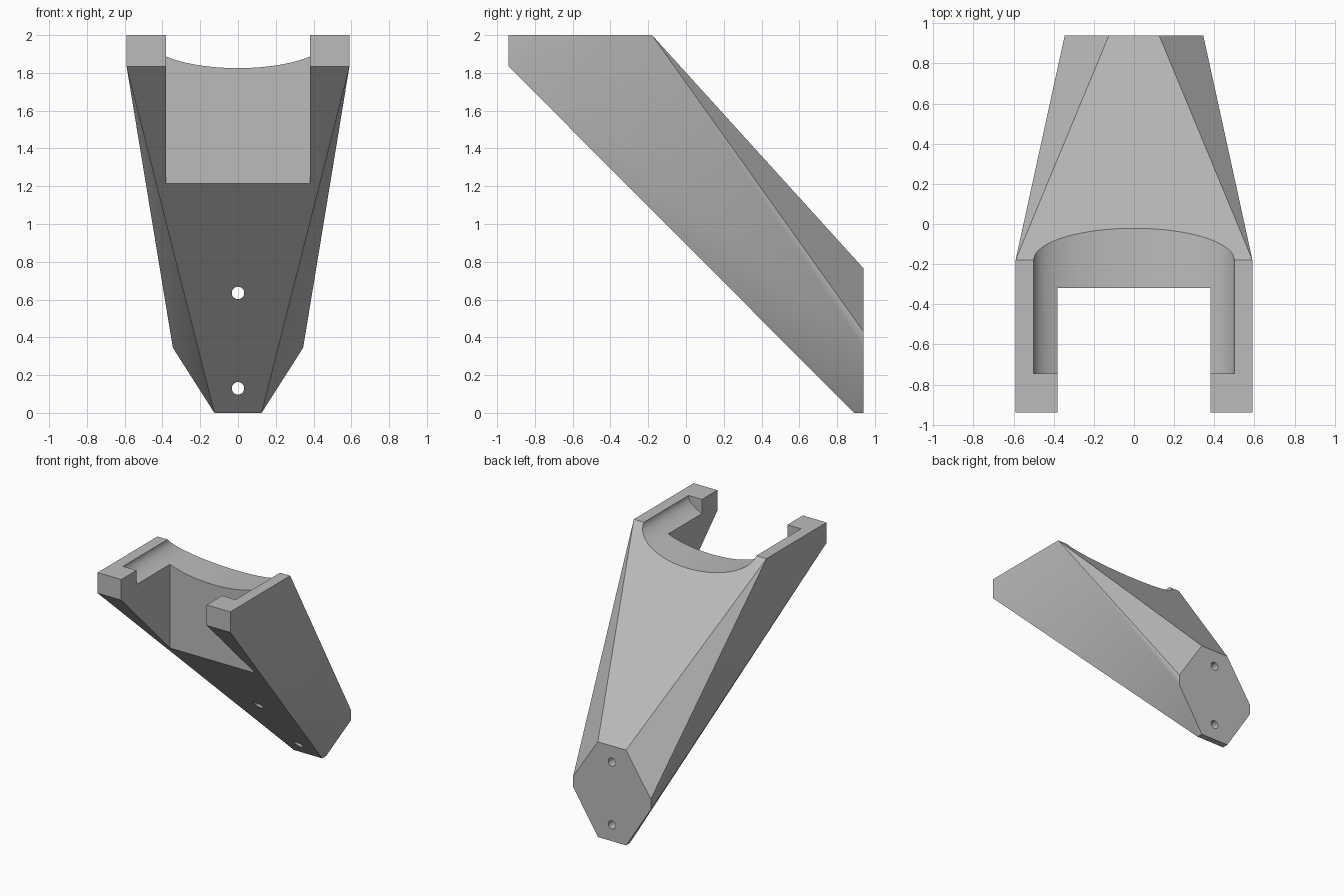
import bpy, bmesh, math
from mathutils import Matrix

cube = bpy.data.objects.get("Cube")
if cube:
    bpy.data.objects.remove(cube, do_unlink=True)

# Single grey material
grey = bpy.data.materials.new("plain grey")
grey.use_nodes = True
colour = (0.5, 0.5, 0.5, 1)
grey.diffuse_color = colour
grey.node_tree.nodes["Principled BSDF"].inputs["Base Color"].default_value = colour


def to_object(name, bm):
    bmesh.ops.recalc_face_normals(bm, faces=bm.faces)
    mesh = bpy.data.meshes.new(name)
    bm.to_mesh(mesh)
    bm.free()
    mesh.materials.append(grey)
    ob = bpy.data.objects.new(name, mesh)
    bpy.context.collection.objects.link(ob)
    return ob


def box(name, x, y, z):
    bm = bmesh.new()
    bmesh.ops.create_cube(bm, size=1)
    for v in bm.verts:
        v.co = [r[0] + (c + 0.5) * (r[1] - r[0]) for c, r in zip(v.co, (x, y, z))]
    return to_object(name, bm)


def rod(name, rx, rz, y0, y1, z, sides):
    # Elliptical cylinder lying along y
    bm = bmesh.new()
    bmesh.ops.create_cone(bm, cap_ends=True, segments=sides, radius1=1, radius2=1, depth=1)
    m = (Matrix.Translation((0, (y0 + y1) / 2, z))
         @ Matrix.Diagonal((rx, y1 - y0, rz, 1))
         @ Matrix.Rotation(math.pi / 2, 4, 'X'))
    bmesh.ops.transform(bm, matrix=m, verts=bm.verts)
    return to_object(name, bm)


# Tapered leaning body: hull of mirrored corner points
corners = [
    (0.59, -0.94, 1.835), (0.59, -0.94, 2), (0.59, -0.18, 2),
    (0.125, 0.89, 0), (0.125, 0.94, 0),
    (0.345, 0.94, 0.345), (0.345, 0.94, 0.43), (0.125, 0.94, 0.765),
]
bm = bmesh.new()
for x, y, z in corners:
    for side in (-1, 1):
        bm.verts.new((side * x, y, z))
bmesh.ops.convex_hull(bm, input=bm.verts)
bmesh.ops.dissolve_limit(bm, angle_limit=math.radians(0.5), verts=bm.verts, edges=bm.edges)
body = to_object("forked_bracket", bm)

# Fork slot, curved cradle and two screw holes
cutters = [
    box("slot_cutter", (-0.38, 0.38), (-1.2, -0.32), (-0.5, 2.5)),
    rod("cradle_cutter", 0.5, 0.175, -0.745, 0.6, 2, 96),
    rod("upper_hole_cutter", 0.033, 0.033, -1.5, 1.5, 0.635, 32),
    rod("lower_hole_cutter", 0.033, 0.033, -1.5, 1.5, 0.13, 32),
]
bpy.context.view_layer.objects.active = body
for cutter in cutters:
    cutter.hide_render = True
    mod = body.modifiers.new(cutter.name, 'BOOLEAN')
    mod.operation = 'DIFFERENCE'
    mod.solver = 'EXACT'
    mod.object = cutter
    bpy.ops.object.modifier_apply(modifier=mod.name)
    bpy.data.objects.remove(cutter, do_unlink=True)

# Soft flanks and cradle, flat roof panels
bpy.ops.object.select_all(action='DESELECT')
body.select_set(True)
bpy.ops.object.shade_smooth_by_angle(angle=math.radians(40))
for face in body.data.polygons:
    if face.normal.y > 0.3:
        face.use_smooth = False
